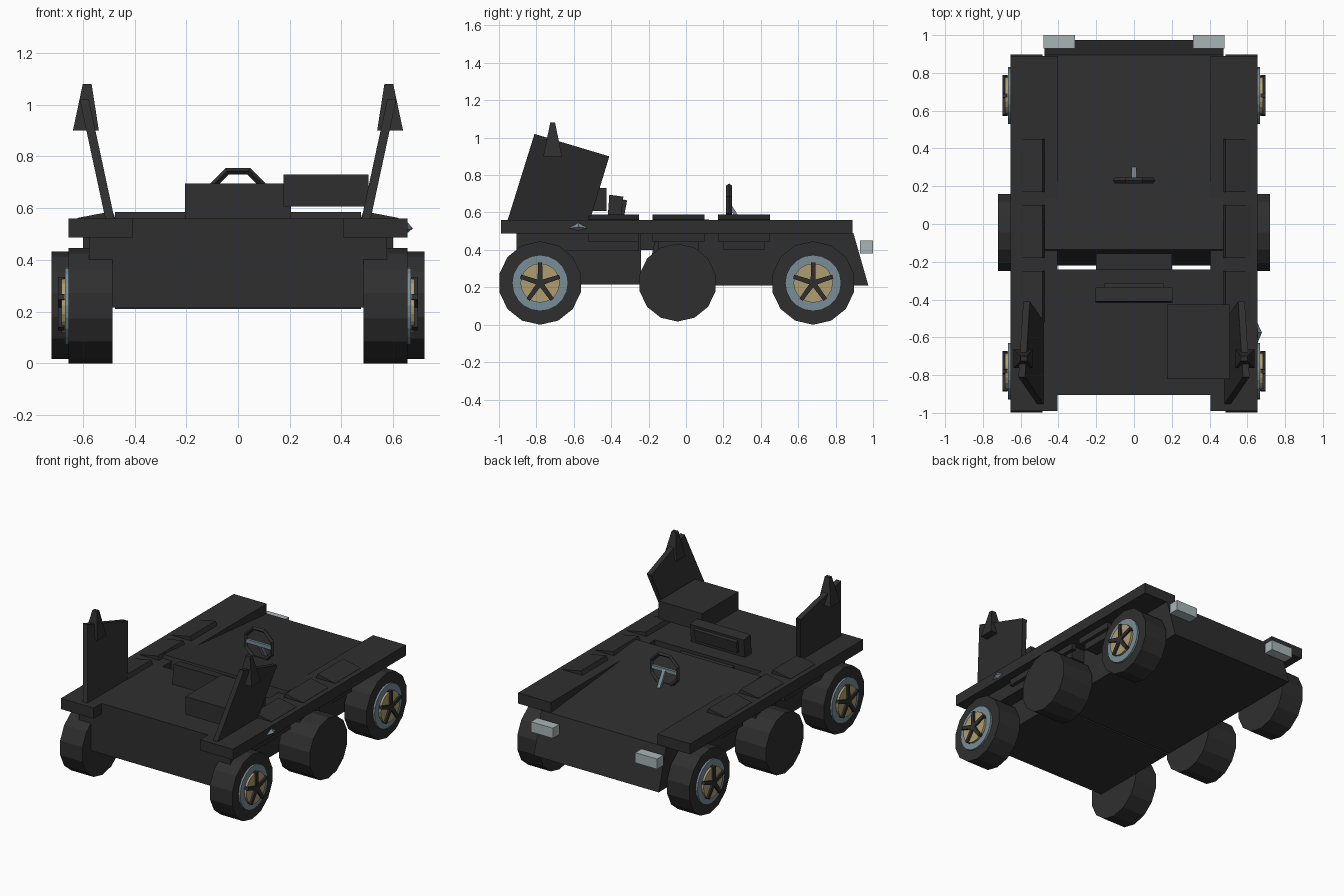
import bpy, bmesh, math
from mathutils import Vector

if "Cube" in bpy.data.objects:
    bpy.data.objects.remove(bpy.data.objects["Cube"])


def material(name, rgb):
    m = bpy.data.materials.new(name)
    m.diffuse_color = (*rgb, 1)
    m.use_nodes = True
    m.node_tree.nodes["Principled BSDF"].inputs["Base Color"].default_value = m.diffuse_color
    return m


DARK = material("dark grey", (0.028, 0.028, 0.028))
STEEL = material("steel blue", (0.19, 0.27, 0.31))
GOLD = material("pale gold", (0.42, 0.34, 0.16))
LAMP = material("lamp grey", (0.40, 0.46, 0.47))


def finish(name, bm, mat):
    bmesh.ops.recalc_face_normals(bm, faces=bm.faces)
    me = bpy.data.meshes.new(name)
    bm.to_mesh(me)
    bm.free()
    me.materials.append(mat)
    ob = bpy.data.objects.new(name, me)
    bpy.context.collection.objects.link(ob)
    return ob


def loft(name, a, b, mat):
    """Solid between two matching loops of points."""
    bm = bmesh.new()
    va = [bm.verts.new(p) for p in a]
    vb = [bm.verts.new(p) for p in b]
    n = len(a)
    bm.faces.new(va)
    bm.faces.new(vb)
    for i in range(n):
        j = (i + 1) % n
        bm.faces.new((va[i], va[j], vb[j], vb[i]))
    return finish(name, bm, mat)


def prism(name, yz, x0, x1, mat=DARK):
    return loft(name, [(x0, y, z) for y, z in yz], [(x1, y, z) for y, z in yz], mat)


def box(name, x0, x1, y0, y1, z0, z1, mat=DARK):
    return prism(name, [(y0, z0), (y1, z0), (y1, z1), (y0, z1)], x0, x1, mat)


def circle(r, n, cy, cz):
    return [(cy + r * math.sin(2 * math.pi * i / n), cz - r * math.cos(2 * math.pi * i / n))
            for i in range(n)]


# Main hull: sloping deck with ridge, and the separate block behind the cockpit gap
prism("main_hull", [(0.975, 0.21), (0.895, 0.49), (-0.135, 0.585), (-0.22, 0.21)], -0.475, 0.475)
box("front_hull", -0.485, 0.485, -0.905, -0.24, 0.215, 0.56)

# Seat cushion, tilted back rest and its pad
box("seat_cushion", -0.2, 0.2, -0.325, -0.155, 0.40, 0.54)
prism("seat_back", [(-0.42, 0.55), (-0.35, 0.55), (-0.335, 0.685), (-0.41, 0.695)], -0.205, 0.205)
prism("seat_pad", [(-0.35, 0.59), (-0.33, 0.585), (-0.315, 0.665), (-0.335, 0.67)], -0.16, 0.16)

# Storage box and side marker on the right only
box("storage_box", 0.175, 0.505, -0.82, -0.425, 0.607, 0.73)
bm = bmesh.new()
base = [bm.verts.new(p) for p in ((0.65, -0.64, 0.515), (0.65, -0.575, 0.50),
                                  (0.65, -0.515, 0.515), (0.65, -0.575, 0.55))]
tip = bm.verts.new((0.677, -0.575, 0.522))
bm.faces.new(base)
for i in range(4):
    bm.faces.new((base[i], base[(i + 1) % 4], tip))
finish("side_marker", bm, STEEL)


def wheel(s, cy, side):
    prism(side + "_tire", circle(0.223, 14, cy, 0.223), s * 0.485, s * 0.655)
    prism(side + "_rim", circle(0.15, 20, cy, 0.223), s * 0.65, s * 0.668, STEEL)
    prism(side + "_hub", circle(0.105, 20, cy, 0.223), s * 0.66, s * 0.683, GOLD)
    # Five spokes meeting in the centre
    for k in range(5):
        a = 2 * math.pi * k / 5
        d, t = Vector((math.sin(a), math.cos(a))), Vector((math.cos(a), -math.sin(a)))
        c = Vector((cy, 0.223))
        pts = [c - t * 0.014, c + t * 0.014, c + d * 0.11 + t * 0.011, c + d * 0.11 - t * 0.011]
        prism(side + "_spoke", [tuple(p) for p in pts], s * 0.67, s * 0.695)


for s, side in ((-1, "left"), (1, "right")):
    # Side decks overhanging the wheels, with fender boxes beneath
    box(side + "_side_deck", s * 0.405, s * 0.655, -0.99, 0.89, 0.487, 0.56)
    box(side + "_fender_box", s * 0.47, s * 0.575, -0.905, -0.25, 0.395, 0.49)
    # Wedge plates on the deck and brackets below
    for y0, y1 in ((-0.52, -0.25), (-0.18, 0.10), (0.17, 0.45)):
        loft(side + "_deck_plate",
             [(s * x, y0, z) for x, z in ((0.47, 0.55), (0.62, 0.55), (0.62, 0.562), (0.485, 0.588))],
             [(s * x, y1, z) for x, z in ((0.47, 0.55), (0.62, 0.55), (0.62, 0.562), (0.485, 0.588))],
             DARK)
        box(side + "_bracket", s * 0.47, s * 0.575, y0 + 0.03, y1 - 0.03, 0.40, 0.49)
        box(side + "_outer_bracket", s * 0.57, s * 0.60, y0, y1, 0.445, 0.49)
    # Leaning fin with a pointed cap
    fin = [(-0.955, 0.555), (-0.81, 1.02), (-0.41, 0.90), (-0.515, 0.555)]
    loft(side + "_fin",
         [(s * (0.478 + 0.215 * (z - 0.56)), y, z) for y, z in fin],
         [(s * (0.513 + 0.215 * (z - 0.56)), y, z) for y, z in fin], DARK)
    sq = ((-1, -1), (1, -1), (1, 1), (-1, 1))
    loft(side + "_fin_cap",
         [(s * (0.588 + 0.05 * u), -0.713 + 0.05 * v, 0.90) for u, v in sq],
         [(s * (0.583 + 0.017 * u), -0.713 + 0.013 * v, 1.08) for u, v in sq], DARK)
    # Lamps and wheels
    box(side + "_lamp", s * 0.313, s * 0.48, 0.93, 1.0, 0.38, 0.45, LAMP)
    wheel(s, -0.78, side + "_front")
    wheel(s, 0.68, side + "_rear")
    prism(side + "_middle_tire", circle(0.208, 14, -0.045, 0.225), s * 0.485, s * 0.72)

# Steering wheel: octagonal ring with a square section
bm = bmesh.new()
rings = []
for i in range(8):
    a = math.pi / 8 + i * math.pi / 4
    rings.append([bm.verts.new((r * math.cos(a), y, 0.642 + r * math.sin(a)))
                  for r, y in ((0.122, 0.23), (0.11, 0.245), (0.095, 0.23), (0.11, 0.215))])
for i in range(8):
    p, q = rings[i], rings[(i + 1) % 8]
    for k in range(4):
        m = (k + 1) % 4
        bm.faces.new((p[k], p[m], q[m], q[k]))
finish("steering_wheel", bm, DARK)
box("steering_crossbar", -0.095, 0.095, 0.222, 0.24, 0.63, 0.655, STEEL)
prism("steering_column", [(0.235, 0.655), (0.235, 0.62), (0.28, 0.54), (0.305, 0.54)],
      -0.012, 0.012, STEEL)
